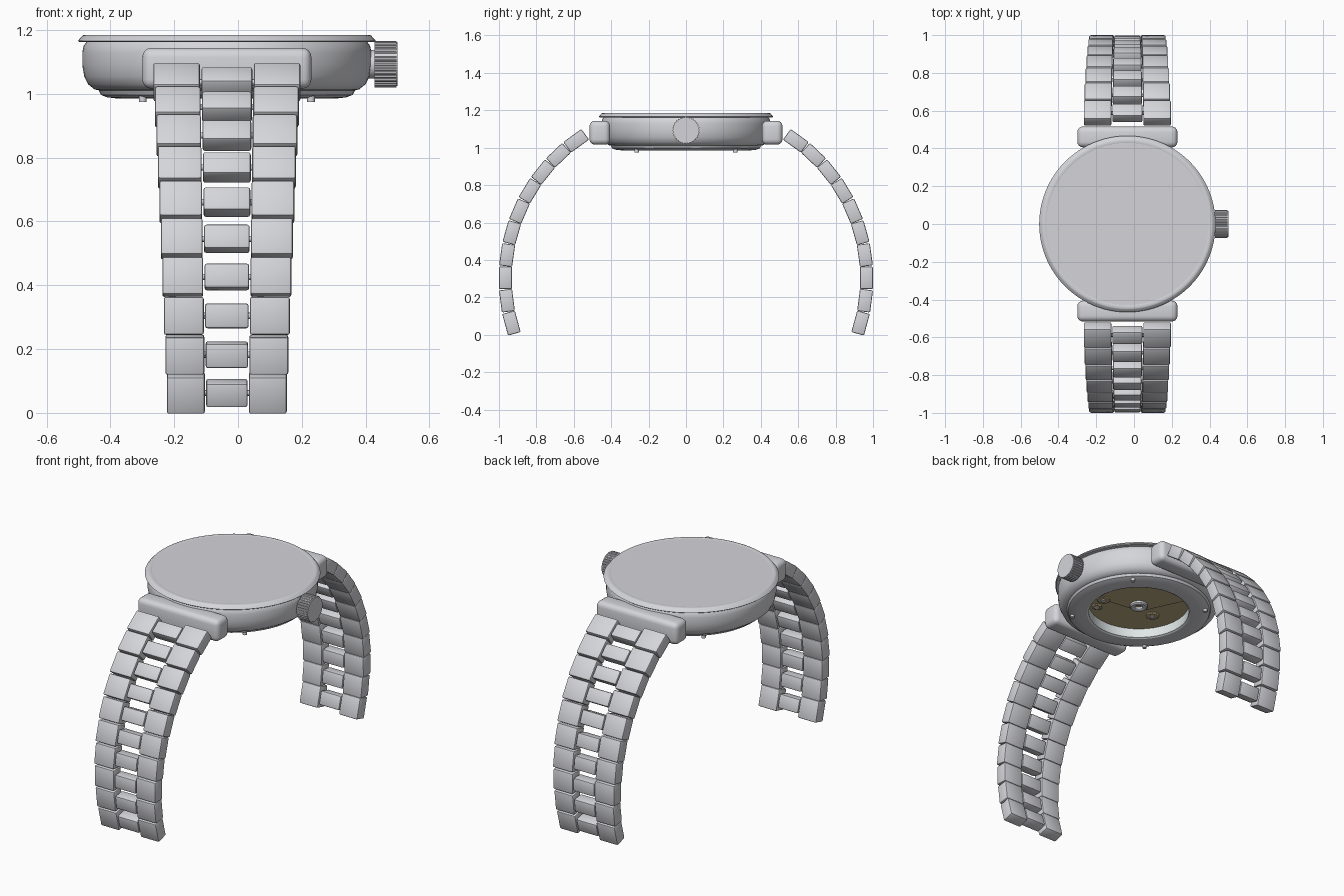
import bpy, bmesh
from math import sin, cos, pi, radians
from mathutils import Matrix, Vector

if "Cube" in bpy.data.objects:
    bpy.data.objects.remove(bpy.data.objects["Cube"])

CX = -0.035          # centre line of case and strap
CROWN_Z = 1.093


def material(name, rgb):
    m = bpy.data.materials.new(name)
    m.use_nodes = True
    m.diffuse_color = (*rgb, 1)
    m.node_tree.nodes["Principled BSDF"].inputs["Base Color"].default_value = (*rgb, 1)
    return m


steel = material("steel", (0.66, 0.665, 0.70))
pale = material("pale glass rim", (0.80, 0.85, 0.85))
gold = material("gold", (0.52, 0.42, 0.24))


def finish(bm, name, mat, angle=30):
    bmesh.ops.recalc_face_normals(bm, faces=bm.faces)
    mesh = bpy.data.meshes.new(name)
    bm.to_mesh(mesh)
    bm.free()
    mesh.materials.append(mat)
    ob = bpy.data.objects.new(name, mesh)
    bpy.context.collection.objects.link(ob)
    bpy.ops.object.select_all(action="DESELECT")
    ob.select_set(True)
    bpy.context.view_layer.objects.active = ob
    bpy.ops.object.shade_smooth_by_angle(angle=radians(angle))
    return ob


def lathe(name, profile, mat, centre=(CX, 0), steps=96, angle=30):
    """Turn an (r, z) profile around a vertical axis."""
    bm = bmesh.new()
    vs = [bm.verts.new((r, 0, z)) for r, z in profile]
    es = [bm.edges.new(p) for p in zip(vs, vs[1:])]
    bmesh.ops.spin(bm, geom=vs + es, cent=(0, 0, 0), axis=(0, 0, 1),
                   angle=2 * pi, steps=steps, use_merge=True)
    bmesh.ops.remove_doubles(bm, verts=bm.verts, dist=1e-5)
    bmesh.ops.translate(bm, verts=bm.verts, vec=(*centre, 0))
    return finish(bm, name, mat, angle)


def add_box(bm, matrix, size, bevel, segments=2):
    part = bmesh.new()
    bmesh.ops.create_cube(part, size=1, matrix=Matrix.Diagonal((*size, 1)))
    bmesh.ops.bevel(part, geom=part.edges[:], offset=bevel, segments=segments,
                    profile=0.5, affect="EDGES")
    part.transform(matrix)
    tmp = bpy.data.meshes.new("tmp")
    part.to_mesh(tmp)
    part.free()
    bm.from_mesh(tmp)
    bpy.data.meshes.remove(tmp)


def add_rod(bm, matrix, radius, length, sides=12):
    bmesh.ops.create_cone(bm, cap_ends=True, segments=sides, radius1=radius,
                          radius2=radius, depth=length, matrix=matrix)


def gear(name, matrix, radius, depth, teeth, cut, mat):
    """Toothed disc extruded along its own z."""
    bm = bmesh.new()
    n = teeth * 4
    ring = []
    for i in range(n):
        r = radius if i % 4 < 2 else radius - cut
        a = 2 * pi * i / n
        ring.append(bm.verts.new((r * cos(a), r * sin(a), 0)))
    face = bm.faces.new(ring)
    out = bmesh.ops.extrude_face_region(bm, geom=[face])
    top = [v for v in out["geom"] if isinstance(v, bmesh.types.BMVert)]
    bmesh.ops.translate(bm, verts=top, vec=(0, 0, depth))
    bm.transform(matrix)
    return finish(bm, name, mat, 20)


# Case body with an open back, bezel and crystal
lathe("case", [(0.284, 1.06), (0.284, 0.989), (0.29, 0.985), (0.34, 0.985), (0.375, 0.989),
               (0.395, 0.997), (0.402, 1.011), (0.415, 1.014), (0.435, 1.03), (0.447, 1.055),
               (0.453, 1.09), (0.453, 1.13), (0.449, 1.15), (0.44, 1.163), (0, 1.163)], steel)
lathe("back_window_rim", [(0.28, 1.06), (0.28, 0.99), (0.285, 0.988)], pale)
lathe("bezel", [(0.43, 1.162), (0.462, 1.162), (0.467, 1.166), (0.452, 1.183),
                (0.447, 1.185), (0.433, 1.185), (0.43, 1.184)], steel)
lathe("crystal", [(0.43, 1.165), (0.43, 1.184), (0, 1.184)], steel)

# Case back screws
bm = bmesh.new()
for k in range(4):
    a = pi / 4 + k * pi / 2
    p = Vector((CX + 0.373 * cos(a), 0.373 * sin(a), 0.985))
    add_rod(bm, Matrix.Translation(p), 0.012, 0.02, 16)
finish(bm, "back_screws", steel)

# Movement seen through the open back
lathe("movement_plate", [(0, 1.045), (0.28, 1.045)], gold)
bm = bmesh.new()
arc = [radians(-20 + 150 * i / 24) for i in range(25)]
bridge = bm.faces.new([bm.verts.new((CX + 0.26 * cos(a), 0.26 * sin(a), 1.046)) for a in arc]
                      + [bm.verts.new((CX - 0.05, -0.05, 1.046))])
out = bmesh.ops.extrude_face_region(bm, geom=[bridge])
bmesh.ops.translate(bm, vec=(0, 0, -0.009),
                    verts=[v for v in out["geom"] if isinstance(v, bmesh.types.BMVert)])
finish(bm, "movement_bridge", gold)
lathe("rotor_hub", [(0.022, 1.045), (0.022, 1.024), (0.028, 1.02), (0.044, 1.02),
                    (0.05, 1.026), (0.05, 1.045)], steel, steps=40)
for i, (x, y, r) in enumerate([(0.19, -0.08, 0.038), (0.166, -0.166, 0.028),
                               (-0.137, -0.044, 0.036)]):
    place = Matrix.Translation((CX + x, y, 1.032))
    gear(f"gear_wheel_{i + 1}", place, r, 0.012, 16, 0.005, gold)
    lathe(f"gear_pivot_{i + 1}", [(0, 1.026), (0.014, 1.026), (0.014, 1.045)],
          steel, (CX + x, y), 16)

# Crown on a short stem
along_x = Matrix.Rotation(pi / 2, 4, "Y")
bm = bmesh.new()
add_rod(bm, Matrix.Translation((0.42, 0, CROWN_Z)) @ along_x, 0.045, 0.06, 32)
finish(bm, "crown_stem", steel)
gear("crown", Matrix.Translation((0.428, 0, CROWN_Z)) @ along_x, 0.073, 0.068, 32, 0.005, steel)
bm = bmesh.new()
add_rod(bm, Matrix.Translation((0.465, 0, CROWN_Z)) @ along_x, 0.069, 0.07, 48)
finish(bm, "crown_cap", steel)

# Strap: lugs, then links along an arc, tapering towards the ends
LINKS = 10
ARC_Y, ARC_Z, ARC_R = 0.058, 0.30, 0.907
START, PITCH = 54.3, 7.72
for side, label in ((-1, "front"), (1, "back")):
    bm = bmesh.new()
    add_box(bm, Matrix.Translation((CX, side * 0.461, 1.08)), (0.53, 0.11, 0.128), 0.029, 4)
    finish(bm, f"{label}_lug", steel, 40)
    outer, centre, pins = bmesh.new(), bmesh.new(), bmesh.new()
    for k in range(LINKS):
        a = radians(START - k * PITCH)
        taper = 1 - 0.185 * k / (LINKS - 1)
        place = (Matrix.Translation((CX, side * (ARC_Y + ARC_R * cos(a)), ARC_Z + ARC_R * sin(a)))
                 @ Matrix.Rotation(side * a, 4, "X"))
        for s in (-1, 1):
            add_box(outer, place @ Matrix.Translation((s * 0.1575 * taper, 0, 0)),
                    (0.146 * taper, 0.07, 0.119), 0.007)
        add_box(centre, place, (0.16 * taper, 0.067, 0.078), 0.008)
        add_rod(pins, place @ along_x, 0.01, 0.24 * taper)
    finish(outer, f"{label}_outer_links", steel)
    finish(centre, f"{label}_centre_links", steel)
    finish(pins, f"{label}_link_pins", steel)
